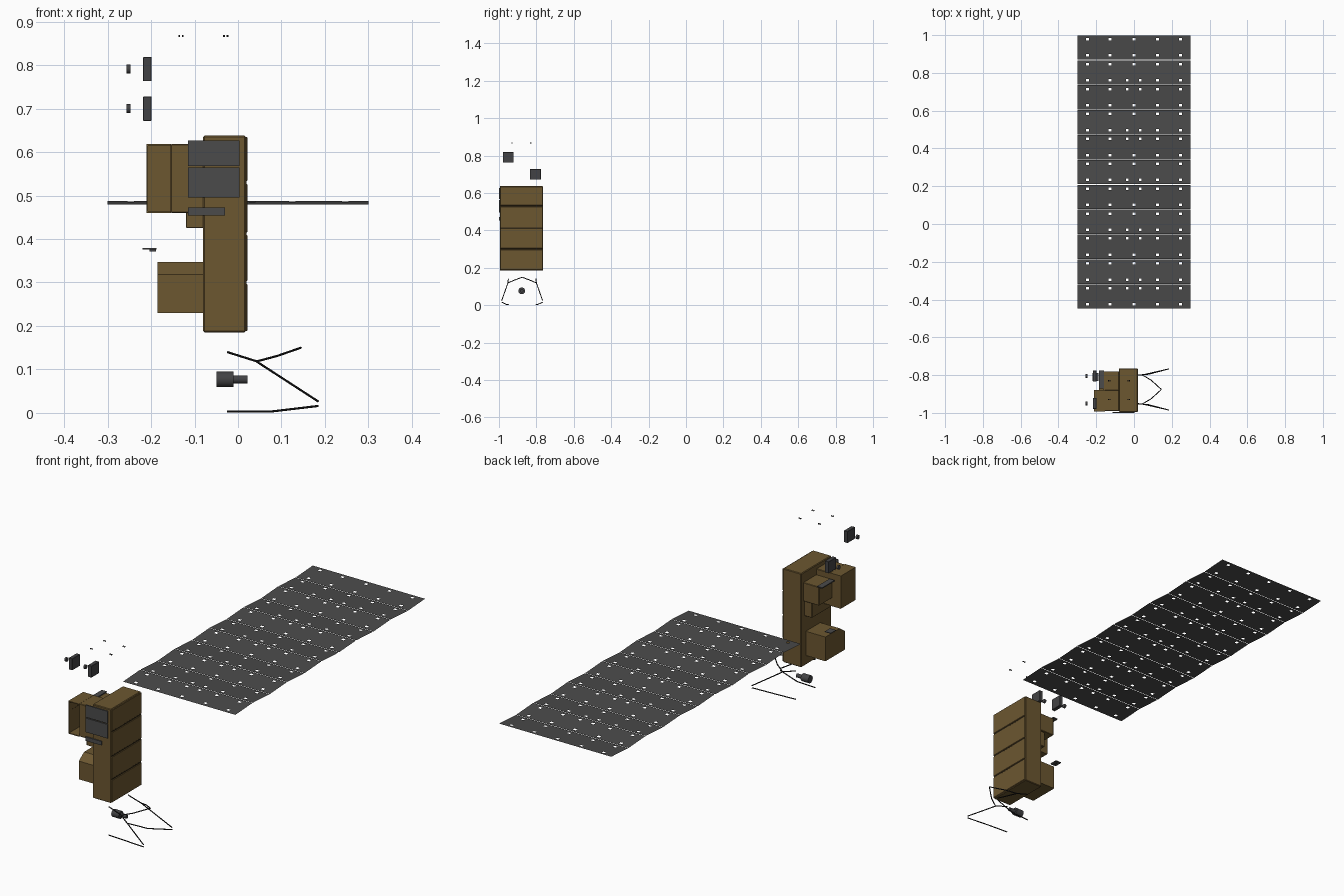
import bpy, bmesh
from mathutils import Vector

cube = bpy.data.objects.get("Cube")
if cube:
    bpy.data.objects.remove(cube)


def material(name, rgb):
    m = bpy.data.materials.new(name)
    m.use_nodes = True
    m.diffuse_color = (*rgb, 1)
    m.node_tree.nodes["Principled BSDF"].inputs["Base Color"].default_value = (*rgb, 1)
    return m


BROWN = material("foil brown", (0.15, 0.095, 0.03))
SEAM = material("seam dark brown", (0.03, 0.02, 0.008))
GREY = material("panel grey", (0.07, 0.07, 0.07))
DARK = material("equipment grey", (0.055, 0.055, 0.058))
BLACK = material("strut black", (0.012, 0.012, 0.012))


def finish(name, bm, mat):
    bmesh.ops.recalc_face_normals(bm, faces=bm.faces)
    me = bpy.data.meshes.new(name)
    bm.to_mesh(me)
    bm.free()
    me.materials.append(mat)
    ob = bpy.data.objects.new(name, me)
    bpy.context.collection.objects.link(ob)
    return ob


def box(name, x, y, z, mat, bevel=0):
    """Box from (min, max) pairs."""
    bm = bmesh.new()
    bmesh.ops.create_cube(bm, size=1)
    for v in bm.verts:
        v.co = [(r[0] + r[1]) / 2 + c * (r[1] - r[0]) for r, c in zip((x, y, z), v.co)]
    ob = finish(name, bm, mat)
    if bevel:
        mod = ob.modifiers.new("bevel", "BEVEL")
        mod.width = bevel
        mod.segments = 1
    return ob


def prism(name, profile, x, mat):
    """Profile in (y, z) extruded along x."""
    bm = bmesh.new()
    face = bm.faces.new([bm.verts.new((x[0], a, b)) for a, b in profile])
    ext = bmesh.ops.extrude_face_region(bm, geom=[face])
    for v in ext["geom"]:
        if isinstance(v, bmesh.types.BMVert):
            v.co.x = x[1]
    return finish(name, bm, mat)


def rod(name, a, b, radius, mat, sides=8):
    a, b = Vector(a), Vector(b)
    bm = bmesh.new()
    bmesh.ops.create_cone(bm, cap_ends=True, segments=sides, radius1=radius,
                          radius2=radius, depth=(b - a).length)
    q = (b - a).to_track_quat("Z", "Y")
    for v in bm.verts:
        v.co = q @ v.co + (a + b) / 2
    ob = finish(name, bm, mat)
    for p in ob.data.polygons:
        p.use_smooth = len(p.vertices) == 4 and sides > 8
    return ob


# Main body with four blankets on the +x side
FRONT, BACK = -0.995, -0.765
box("main_body", (-0.08, 0.018), (FRONT, BACK), (0.185, 0.638), BROWN, 0.003)
levels = [0.185, 0.30, 0.412, 0.53, 0.638]
for i, (lo, hi) in enumerate(zip(levels, levels[1:])):
    box(f"side_blanket_{i + 1}", (0.017, 0.022), (FRONT, BACK),
        (lo + 0.003, hi - 0.003), BROWN, 0.002)
    if i:
        box(f"side_seam_{i}", (0.015, 0.0195), (FRONT + 0.003, BACK - 0.003),
            (lo - 0.004, lo + 0.004), SEAM)

# Upper instrument housing
box("upper_bay", (-0.155, -0.079), (-0.99, -0.88), (0.46, 0.618), BROWN, 0.002)
box("upper_bay_foot", (-0.12, -0.079), (-0.985, -0.79), (0.425, 0.52), BROWN, 0.002)
box("rear_upper_bay", (-0.165, -0.079), (-0.881, -0.78), (0.50, 0.59), BROWN, 0.002)
box("rear_bay_cover", (-0.185, -0.158), (-0.87, -0.775), (0.590, 0.595), GREY)

# Open-fronted hood with a corner gusset
hx, hy, hz, t = (-0.211, -0.154), (-0.993, -0.88), (0.46, 0.618), 0.004
box("hood_outer_wall", (hx[0], hx[0] + t), hy, hz, BROWN)
box("hood_back", hx, (hy[1] - t, hy[1]), hz, BROWN)
box("hood_floor", hx, hy, (hz[0], hz[0] + t), BROWN)
box("hood_roof", hx, hy, (hz[1] - t, hz[1]), BROWN)
bm = bmesh.new()
bm.faces.new([bm.verts.new(c) for c in (
    (hx[0] + t, hy[0] + 0.01, 0.57), (hx[1], hy[0] + 0.01, 0.615),
    (hx[1], hy[1] - t, 0.615), (hx[0] + t, hy[1] - t, 0.57))])
finish("hood_gusset", bm, BROWN)

# Lower instrument housing with a sloped front edge
prism("lower_bay", [(-0.80, 0.23), (-0.95, 0.23), (-0.95, 0.318), (-0.91, 0.347), (-0.80, 0.347)],
      (-0.185, -0.079), BROWN)
box("lower_bay_cover", (-0.22, -0.188), (-0.83, -0.79), (0.376, 0.379), GREY)
box("lower_cover_block", (-0.204, -0.189), (-0.825, -0.80), (0.371, 0.376), DARK)

# Grey radiator plates on the front
for i, (x, z) in enumerate([((-0.115, 0.003), (0.568, 0.627)),
                            ((-0.115, 0.003), (0.496, 0.564)),
                            ((-0.115, -0.03), (0.454, 0.473))]):
    box(f"front_radiator_{i + 1}", x, (-1.0, -0.994), z, GREY)

# Separate electronics boxes with round caps
for i, (y, z) in enumerate([(-0.95, 0.791), (-0.805, 0.70)]):
    box(f"sensor_box_{i + 1}", (-0.218, -0.199), (y - 0.029, y + 0.029),
        (z - 0.028, z + 0.028), DARK, 0.001)
    rod(f"sensor_cap_{i + 1}", (-0.256, y, z), (-0.247, y, z), 0.01, DARK, 16)

# Small fasteners above
for x in (-0.131, -0.028):
    for y in (-0.93, -0.83):
        for s in (-1, 1):
            box("top_fastener", (x + s * 0.004 - 0.002, x + s * 0.004 + 0.002),
                (y - 0.003, y + 0.003), (0.865, 0.869), BLACK)

# Thruster
rod("thruster_body", (-0.05, -0.878, 0.077), (-0.01, -0.878, 0.077), 0.018, DARK, 24)
rod("thruster_nozzle", (-0.01, -0.878, 0.077), (0.022, -0.878, 0.077), 0.009, DARK, 24)

# Deployment struts, mirrored about the body's middle plane
MID = -0.876
paths = [[(-0.025, 0.074, 0.14), (0.045, 0.076, 0.118)],
         [(0.04, 0.076, 0.12), (0.185, 0.109, 0.026)],
         [(0.045, 0.076, 0.119), (0.09, 0.05, 0.131), (0.145, 0, 0.15)],
         [(-0.025, 0.074, 0.003), (0.075, 0.08, 0.003), (0.185, 0.109, 0.016)]]
for side in (-1, 1):
    for path in paths:
        pts = [(x, MID + side * d, z) for x, d, z in path]
        for a, b in zip(pts, pts[1:]):
            rod("strut", a, b, 0.0025, BLACK)

# Folding solar array: shallow zigzag of panels with hinge openings
COUNT, START, END = 11, 1.0, -0.45
PITCH = (START - END) / COUNT
HW, HH, GAP = 0.0075, 0.0065, 0.0015
OUTER = [-0.247, -0.127, 0.125, 0.247]


def openings(fold):
    inner = [-0.036, 0.033] if fold % 2 == 0 and fold else [0.0]
    return sorted(OUTER + inner)


def fold_height(fold):
    return 0.479 if fold % 2 else 0.487


for p in range(COUNT):
    bm = bmesh.new()
    z0, z1 = fold_height(p), fold_height(p + 1)

    def strip(x0, x1, a, b):
        """One flat piece between distances a and b along the panel."""
        bm.faces.new([bm.verts.new((x, START - (p * PITCH + d), z0 + (z1 - z0) * d / PITCH))
                      for x, d in ((x0, a), (x0, b), (x1, b), (x1, a))])

    near, far = 0.022, PITCH - 0.024
    strip(-0.3, 0.3, GAP, near - HH)
    strip(-0.3, 0.3, near + HH, far - HH)
    strip(-0.3, 0.3, far + HH, PITCH - GAP)
    for fold, d in ((p, near), (p + 1, far)):
        left = -0.3
        for c in openings(fold):
            strip(left, c - HW, d - HH, d + HH)
            left = c + HW
        strip(left, 0.3, d - HH, d + HH)
    bmesh.ops.remove_doubles(bm, verts=bm.verts, dist=1e-5)
    finish(f"solar_panel_{p + 1}", bm, GREY)
